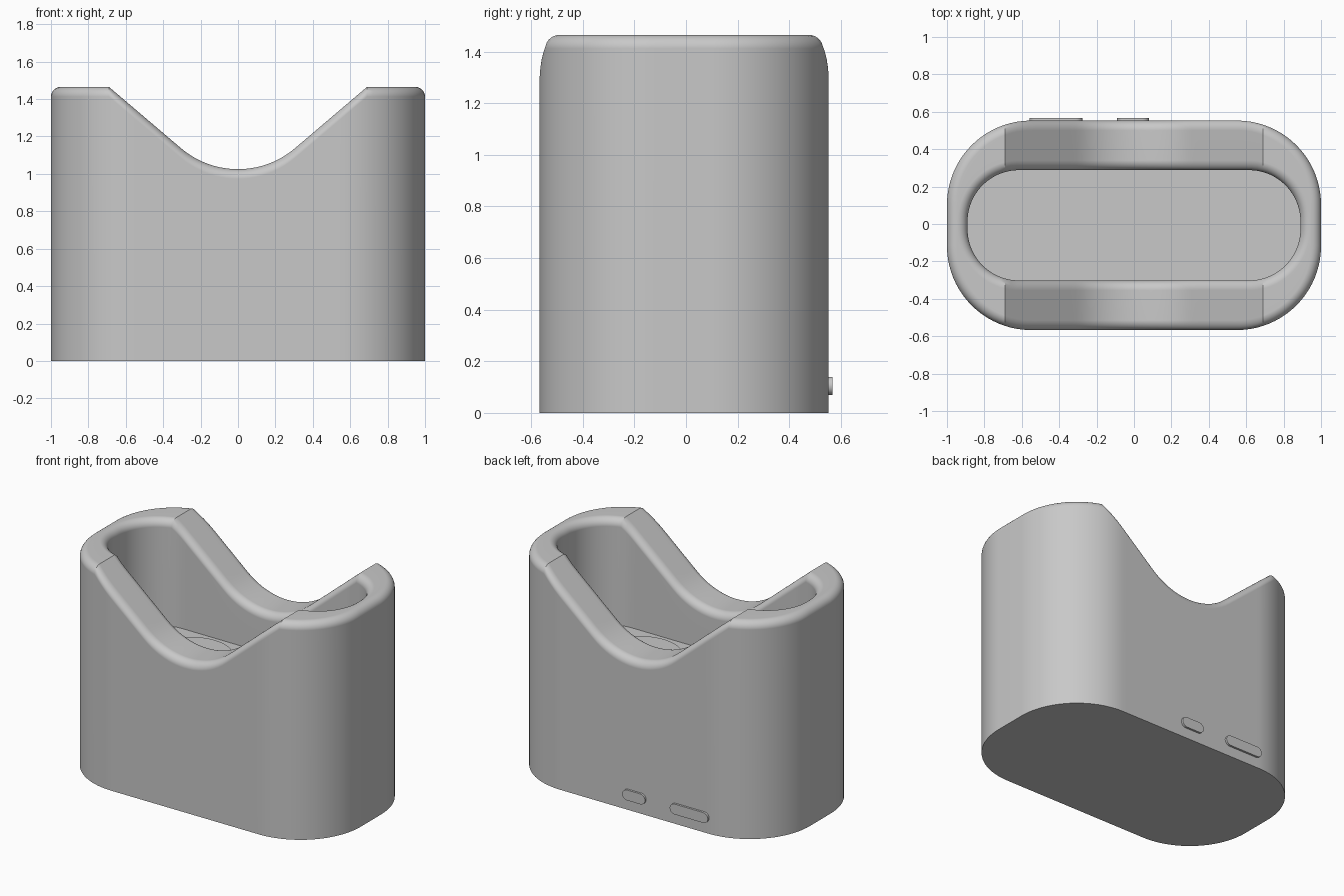
import bpy, bmesh, math

if "Cube" in bpy.data.objects:
    bpy.data.objects.remove(bpy.data.objects["Cube"], do_unlink=True)

grey = bpy.data.materials.new("plain grey")
grey.use_nodes = True
colour = (0.58, 0.58, 0.58, 1)
grey.diffuse_color = colour
grey.node_tree.nodes["Principled BSDF"].inputs["Base Color"].default_value = colour

SHIFT_Y = -0.007           # body sits slightly forward of the rear buttons
TOP, VALLEY, FLOOR = 1.465, 1.025, 0.75
KINK, ARC_X, ARC_R = 0.69, 0.31, 0.47
FILLET = 0.052


def finish(name, bm):
    bmesh.ops.recalc_face_normals(bm, faces=bm.faces)
    mesh = bpy.data.meshes.new(name)
    bm.to_mesh(mesh)
    bm.free()
    obj = bpy.data.objects.new(name, mesh)
    bpy.context.collection.objects.link(obj)
    smooth(obj)
    return obj


def smooth(obj):
    if not obj.data.materials:
        obj.data.materials.append(grey)
    bpy.ops.object.select_all(action='DESELECT')
    obj.select_set(True)
    bpy.context.view_layer.objects.active = obj
    bpy.ops.object.shade_smooth_by_angle(angle=math.radians(30))


def dip(x):
    """Height of the saddle-shaped rim at x."""
    x = abs(x)
    if x >= KINK - 1e-5:
        return TOP
    if x <= ARC_X:
        return VALLEY + ARC_R - math.sqrt(ARC_R ** 2 - x * x)
    start = dip(ARC_X)
    return start + (TOP - start) * (x - ARC_X) / (KINK - ARC_X)


def outline(cx, flat, r):
    """Rounded rectangle with corner centres (cx, flat), sampled alike for every ring."""
    xs = [ARC_X * i / 10 for i in range(10)]
    xs += [ARC_X + (KINK - ARC_X) * i / 12 for i in range(12)]
    quad = [(x, flat + math.sqrt(r * r - max(0, x - cx) ** 2)) for x in xs]
    phi = math.acos((KINK - cx) / r)
    for i in range(17):
        a = phi * (1 - i / 16)
        quad.append((cx + r * math.cos(a), flat + r * math.sin(a)))
    quad.append((cx + r, 0))
    half = quad + [(x, -y) for x, y in reversed(quad[:-1])]
    return half + [(-x, y) for x, y in reversed(half[1:-1])]


# Shell: loft of rings up the outside, over the rounded rim and down the cavity
bm = bmesh.new()
rings = []


def add_ring(points, height):
    rings.append([bm.verts.new((x, y + SHIFT_Y, height(x))) for x, y in points])


outer = dict(cx=0.55, flat=0.11)
inner = dict(cx=0.615, flat=0.02)
R_OUT, R_IN, STEPS = 0.45, 0.275, 7
angles = [math.pi / 2 * i / STEPS for i in range(STEPS + 1)]

add_ring(outline(r=R_OUT, **outer), lambda x: 0)
for a in angles:
    add_ring(outline(r=R_OUT - FILLET * (1 - math.cos(a)), **outer),
             lambda x: dip(x) - FILLET * (1 - math.sin(a)))
for a in reversed(angles):
    add_ring(outline(r=R_IN + FILLET * (1 - math.cos(a)), **inner),
             lambda x: dip(x) - FILLET * (1 - math.sin(a)))
add_ring(outline(r=R_IN, **inner), lambda x: FLOOR)

for low, high in zip(rings, rings[1:]):
    for i in range(len(low)):
        j = (i + 1) % len(low)
        bm.faces.new((low[i], low[j], high[j], high[i]))
bm.faces.new(rings[0])
bm.faces.new(rings[-1])
shell = finish("holder_shell", bm)
normals = shell.modifiers.new("even_shading", 'WEIGHTED_NORMAL')
normals.keep_sharp = True

# Round pads on the cavity floor
for side, x in (("right", -0.355), ("left", 0.355)):
    bpy.ops.mesh.primitive_cylinder_add(vertices=64, radius=0.265, depth=0.006,
                                        location=(x, SHIFT_Y, FLOOR + 0.001))
    pad = bpy.context.object
    pad.name = side + "_floor_pad"
    smooth(pad)


# Pill-shaped buttons on the rear
def pill(name, x0, x1, z0, z1):
    r, mid = (z1 - z0) / 2, (z0 + z1) / 2
    bm = bmesh.new()
    verts = []
    for cx, start in ((x1 - r, -math.pi / 2), (x0 + r, math.pi / 2)):
        for i in range(13):
            a = start + math.pi * i / 12
            verts.append(bm.verts.new((cx + r * math.cos(a), 0.54, mid + r * math.sin(a))))
    face = bm.faces.new(verts)
    moved = bmesh.ops.extrude_face_region(bm, geom=[face])["geom"]
    bmesh.ops.translate(bm, vec=(0, 0.027, 0),
                        verts=[v for v in moved if isinstance(v, bmesh.types.BMVert)])
    finish(name, bm)


pill("long_rear_button", -0.56, -0.275, 0.07, 0.14)
pill("short_rear_button", -0.09, 0.08, 0.07, 0.14)
